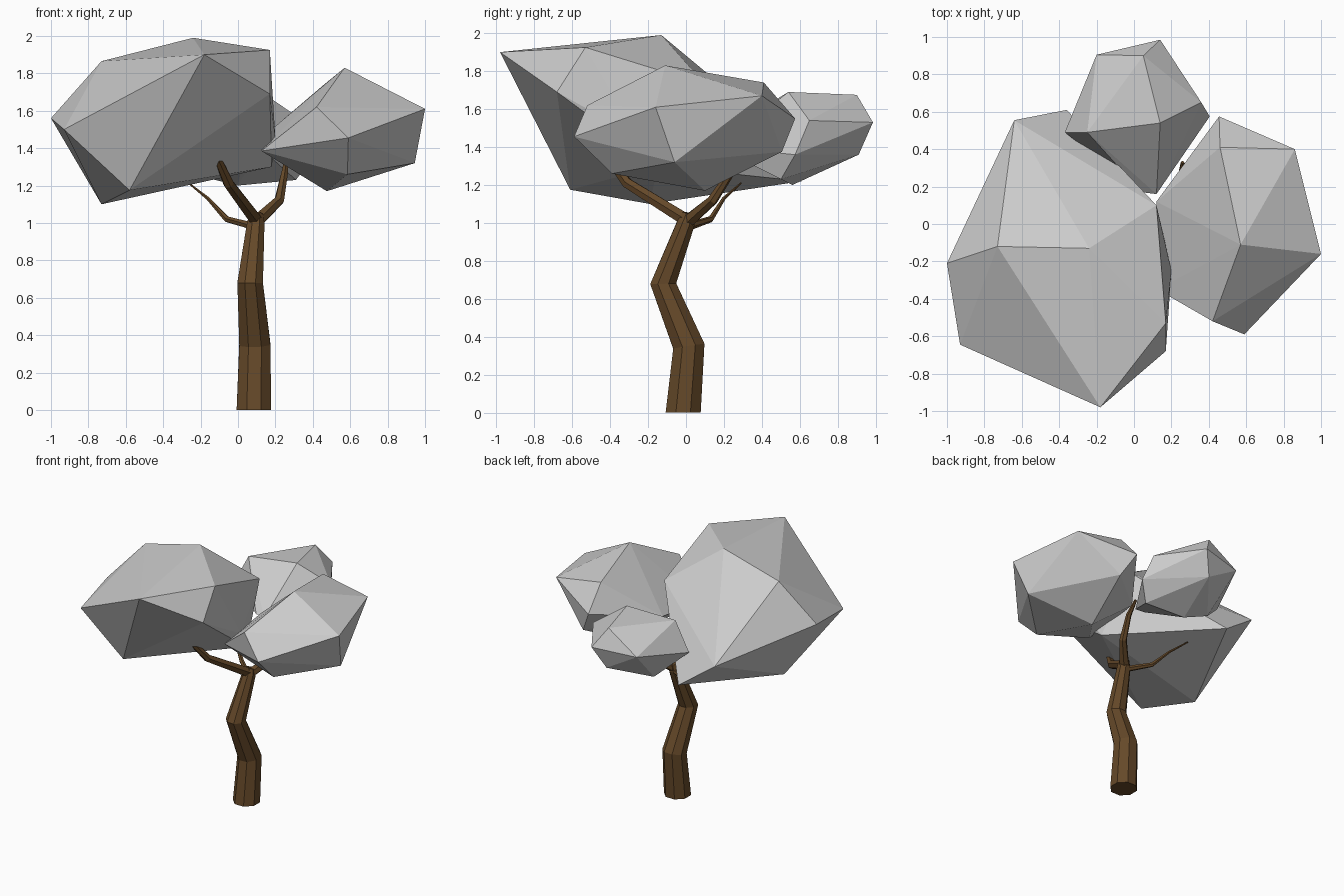
import bpy
import bmesh
import math
from mathutils import Vector

cube = bpy.data.objects.get("Cube")
if cube:
    bpy.data.objects.remove(cube, do_unlink=True)


def make_material(name, rgb):
    mat = bpy.data.materials.new(name)
    mat.use_nodes = True
    colour = (*rgb, 1)
    mat.diffuse_color = colour
    mat.node_tree.nodes["Principled BSDF"].inputs["Base Color"].default_value = colour
    return mat


def finish(name, bm, mat):
    """Turn a bmesh into a flat-shaded object with one material."""
    bmesh.ops.recalc_face_normals(bm, faces=bm.faces)
    mesh = bpy.data.meshes.new(name)
    bm.to_mesh(mesh)
    bm.free()
    mesh.materials.append(mat)
    obj = bpy.data.objects.new(name, mesh)
    bpy.context.scene.collection.objects.link(obj)
    return obj


def faceted_clump(name, corners, mat):
    """Boulder-like foliage: the convex hull of its corner points."""
    bm = bmesh.new()
    for corner in corners:
        bm.verts.new(corner)
    hull = bmesh.ops.convex_hull(bm, input=bm.verts)
    spare = set(hull["geom_interior"]) | set(hull["geom_unused"])
    loose = [v for v in spare if isinstance(v, bmesh.types.BMVert)]
    bmesh.ops.delete(bm, geom=loose, context="VERTS")
    return finish(name, bm, mat)


def tapered_limb(name, path, sides, mat, flat_start=False):
    """Angular tube through (point, radius) pairs, capped at both ends."""
    bm = bmesh.new()
    points = [Vector(p) for p, _ in path]
    rings = []
    for i, (_, radius) in enumerate(path):
        before, after = points[max(i - 1, 0)], points[min(i + 1, len(points) - 1)]
        along = (after - before).normalized()
        if flat_start and i == 0:
            along = Vector((0, 0, 1))
        across = Vector((0, 1, 0)).cross(along).normalized()
        other = along.cross(across)
        ring = []
        for k in range(sides):
            angle = math.tau * (k + 0.5) / sides
            offset = across * math.cos(angle) + other * math.sin(angle)
            ring.append(bm.verts.new(points[i] + offset * radius))
        rings.append(ring)
    for low, high in zip(rings, rings[1:]):
        for k in range(sides):
            n = (k + 1) % sides
            bm.faces.new((low[k], low[n], high[n], high[k]))
    bm.faces.new(rings[0])
    bm.faces.new(rings[-1])
    return finish(name, bm, mat)


bark = make_material("brown bark", (0.13, 0.066, 0.022))
leaf = make_material("grey foliage", (0.6, 0.6, 0.6))

# Crooked trunk
tapered_limb("trunk", [
    ((.085, -.015, 0), .1),
    ((.09, .015, .35), .09),
    ((.065, -.12, .68), .074),
    ((.095, 0, 1), .05),
    ((.1, .015, 1.05), .035),
], 8, bark, flat_start=True)

# Branches
tapered_limb("front_branch", [
    ((.1, .01, 1.01), .038),
    ((-.05, -.31, 1.21), .03),
    ((-.115, -.42, 1.36), .02),
], 6, bark)
tapered_limb("left_branch", [
    ((.09, .0, 1), .038),
    ((.22, .14, 1.12), .028),
    ((.25, .24, 1.27), .02),
    ((.26, .33, 1.35), .01),
], 6, bark)
tapered_limb("right_twig", [
    ((.09, .01, .98), .022),
    ((-.06, .13, 1.02), .017),
    ((-.16, .2, 1.13), .01),
    ((-.26, .29, 1.21), .005),
], 6, bark)

# Large foliage clump, front right
faceted_clump("large_foliage", [
    (-.24, -.13, 1.99), (-.18, -.98, 1.9), (.17, -.53, 1.925),
    (.17, -.68, 1.69), (-.73, -.12, 1.865), (-1, -.21, 1.56),
    (-.93, -.645, 1.5), (-.58, -.61, 1.175), (-.73, -.19, 1.1),
    (-.64, .555, 1.42), (-.36, .61, 1.22), (.12, .1, 1.73),
    (.2, -.25, 1.45), (.18, -.15, 1.3),
], leaf)

# Medium foliage clump, left
faceted_clump("medium_foliage", [
    (.57, -.11, 1.83), (1, -.16, 1.61), (.945, -.06, 1.32),
    (.42, -.52, 1.62), (.59, -.59, 1.455), (.86, .4, 1.67),
    (.46, .41, 1.74), (.455, .575, 1.55), (.55, .505, 1.375),
    (.475, .1, 1.17), (.585, -.39, 1.26), (.125, -.35, 1.385),
    (.12, .12, 1.45),
], leaf)

# Small foliage clump, back
faceted_clump("small_foliage", [
    (.14, .985, 1.53), (.05, .9, 1.675), (.14, .54, 1.69),
    (.36, .65, 1.54), (.405, .575, 1.36), (-.2, .905, 1.51),
    (-.37, .49, 1.436), (-.25, .49, 1.66), (.06, .91, 1.36),
    (-.16, .63, 1.24), (0, .56, 1.2), (.31, .5, 1.23),
    (.04, .17, 1.4), (.12, .16, 1.4),
], leaf)
